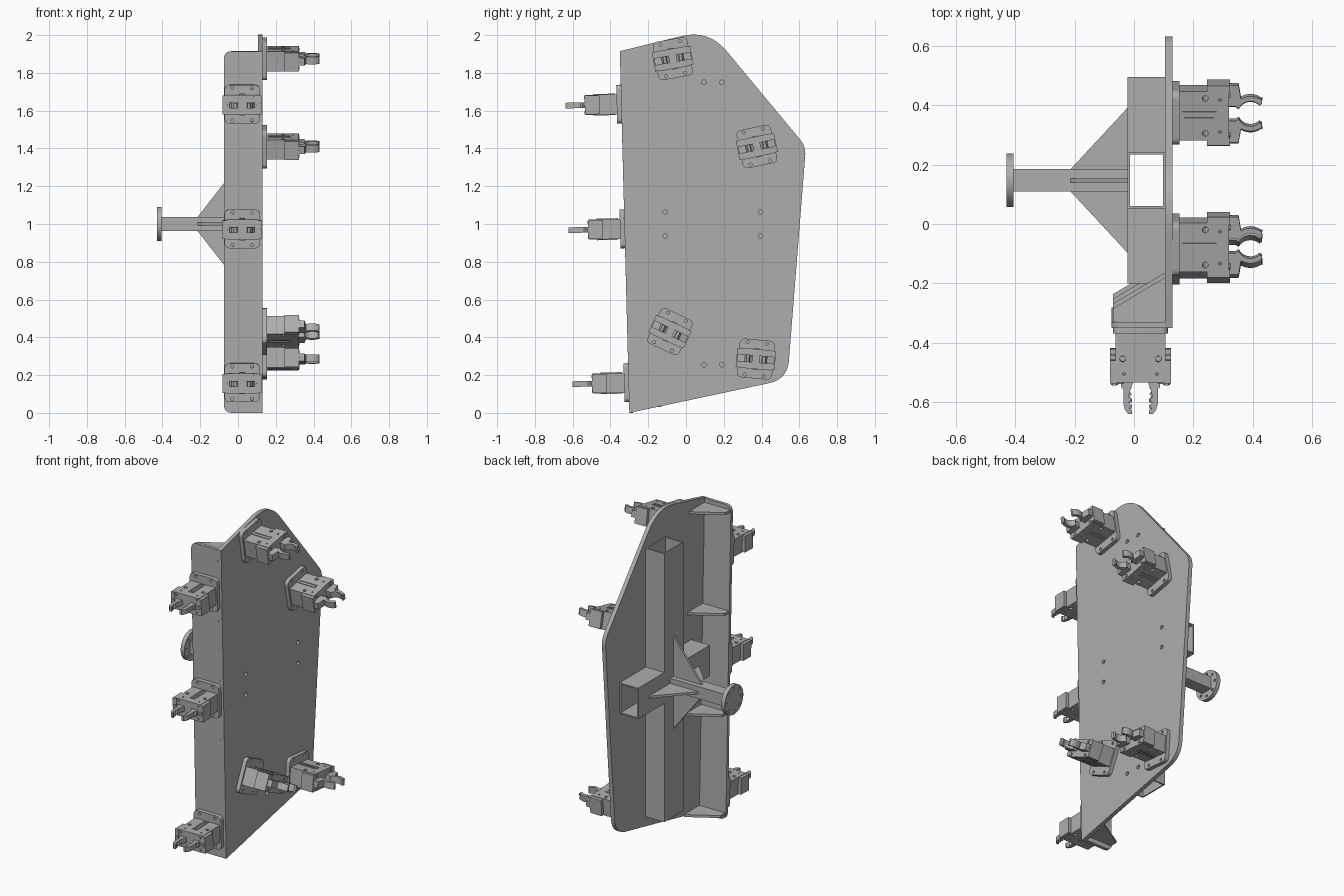
import bpy, bmesh
from math import sin, cos, pi, radians
from mathutils import Matrix, Vector

if "Cube" in bpy.data.objects:
    bpy.data.objects.remove(bpy.data.objects["Cube"])

steel = bpy.data.materials.new("plain_grey_steel")
steel.use_nodes = True
grey = (0.42, 0.42, 0.42, 1)
steel.diffuse_color = grey
steel.node_tree.nodes["Principled BSDF"].inputs["Base Color"].default_value = grey


# ---- helpers: outlines and extruded slabs ----
def rect(w, h, cx=0, cy=0):
    return [(cx + sx * w / 2, cy + sy * h / 2)
            for sx, sy in ((-1, -1), (1, -1), (1, 1), (-1, 1))]


def arc(r, a0, a1, cx=0, cy=0, n=12):
    return [(cx + r * cos(radians(a0 + (a1 - a0) * i / n)),
             cy + r * sin(radians(a0 + (a1 - a0) * i / n))) for i in range(n + 1)]


def circle(r, cx=0, cy=0, n=20):
    return arc(r, 0, 360, cx, cy, n)[:-1]


def rounded(corners, n=10):
    """Outline from (x, y, tangent length) corners."""
    out = []
    for i, (x, y, t) in enumerate(corners):
        p = Vector((x, y))
        if not t:
            out.append((x, y))
            continue
        a = p + (Vector(corners[i - 1][:2]) - p).normalized() * t
        b = p + (Vector(corners[(i + 1) % len(corners)][:2]) - p).normalized() * t
        for k in range(n + 1):
            u = k / n
            q = a * (1 - u) ** 2 + p * 2 * u * (1 - u) + b * u * u
            out.append((q.x, q.y))
    return out


def slab_mesh(name, loops, z0, z1, frame=Matrix()):
    """Outline (first loop) with holes (other loops), extruded from z0 to z1."""
    bm = bmesh.new()
    for loop in loops:
        vs = [bm.verts.new((x, y, z0)) for x, y in loop]
        for i, v in enumerate(vs):
            bm.edges.new((vs[i - 1], v))
    bmesh.ops.triangle_fill(bm, use_beauty=True, edges=bm.edges[:], normal=(0, 0, 1))
    ext = bmesh.ops.extrude_face_region(bm, geom=bm.faces[:])
    top = [v for v in ext["geom"] if isinstance(v, bmesh.types.BMVert)]
    bmesh.ops.translate(bm, verts=top, vec=(0, 0, z1 - z0))
    bmesh.ops.recalc_face_normals(bm, faces=bm.faces[:])
    bm.transform(frame)
    me = bpy.data.meshes.new(name)
    bm.to_mesh(me)
    bm.free()
    me.shade_smooth()
    me.set_sharp_from_angle(angle=radians(30))
    me.materials.append(steel)
    return me


def place(name, me, matrix=Matrix()):
    ob = bpy.data.objects.new(name, me)
    bpy.context.collection.objects.link(ob)
    ob.matrix_world = matrix
    return ob


def slab(name, loops, z0, z1, matrix=Matrix()):
    return place(name, slab_mesh(name, loops, z0, z1), matrix)


T = Matrix.Translation
SIDE = Matrix(((0, 0, 1), (1, 0, 0), (0, 1, 0))).to_4x4()    # extrudes along +x
ALONG_Y = Matrix(((0, 1, 0), (0, 0, 1), (1, 0, 0))).to_4x4()  # extrudes along +y
UPRIGHT = Matrix.Rotation(pi / 2, 4, "X")                     # extrudes along -y
FRONT = T((0, -0.30, 0)) @ Matrix.Rotation(radians(91.5), 4, "X")

# ---- large side plate with bolt holes ----
outline = rounded([(-0.30, 0, 0), (0.537, 0.178, 0.1), (0.635, 1.41, 0.05),
                   (0.12, 2.03, 0.15), (-0.35, 1.915, 0)])
bolts = [(y, z) for y in (0.095, 0.19) for z in (0.255, 1.75)]
bolts += [(y, z) for y in (-0.11, 0.395) for z in (0.937, 1.065)]
slab("side_plate", [outline] + [circle(0.012, *b) for b in bolts], 0.105, 0.13, SIDE)

# ---- narrow front plate and its ribs ----
slab("front_plate", [rounded([(-0.075, 0, 0.045), (0.106, 0, 0),
                              (0.106, 1.915, 0), (-0.075, 1.915, 0.045)])],
     -0.02, 0, FRONT)
for i in range(4):
    z = 0.03 + 0.615 * i
    y = -0.285 - 0.026 * z
    slab(f"front_rib_{i + 1}", [[(-0.07, y), (0.106, y), (0.106, y + 0.155),
                                 (-0.07, y + 0.05)]], z, z + 0.015)

# ---- hollow cross beams ----
MID = 0.147
slab("vertical_beam", [rect(0.127, 0.19, 0.0415, MID), rect(0.111, 0.174, 0.0415, MID)],
     0.175, 1.825)
for name, y0, y1 in (("front_cross_beam", -0.2, 0.053), ("back_cross_beam", 0.241, 0.495)):
    slab(name, [rect(0.19, 0.127, 1.0, 0.0415), rect(0.174, 0.111, 1.0, 0.0415)],
         y0, y1, ALONG_Y)

# ---- mounting arm, round flange and fins ----
slab("mounting_arm", [rect(0.075, 0.075, MID, 1)], -0.41, -0.02, SIDE)
flange_holes = [circle(0.008, MID + 0.07 * cos(i * pi / 4), 1 + 0.07 * sin(i * pi / 4), 12)
                for i in range(8)]
slab("round_flange", [circle(0.09, MID, 1, 48)] + flange_holes, -0.43, -0.405, SIDE)
for s, side in ((1, "back"), (-1, "front")):
    slab(f"{side}_fin", [[(-0.215, MID + s * 0.036), (-0.021, MID + s * 0.245),
                          (-0.021, MID + s * 0.036)]], 0.993, 1.007)
for s, side in ((1, "upper"), (-1, "lower")):
    slab(f"{side}_fin", [[(-0.215, 1 + s * 0.036), (-0.021, 1 + s * 0.285),
                          (-0.021, 1 + s * 0.036)]], -MID - 0.007, -MID + 0.007, UPRIGHT)

# ---- gripper parts, pointing along local z, jaws opening along local x ----
signs = [(a, b) for a in (-1, 1) for b in (-1, 1)]
base = slab_mesh("gripper_base",
                 [rounded([(x, y, 0.03) for x, y in rect(0.186, 0.206)])]
                 + [circle(0.008, a * 0.052, b * 0.086) for a, b in signs], 0, 0.024)
body = slab_mesh("gripper_body",
                 [rect(0.168, 0.17, 0, 0.105)]
                 + [circle(0.01, a * 0.06, 0.11) for a in (-1, 1)]
                 + [circle(0.005, a * 0.055, 0.16, 12) for a in (-1, 1)],
                 -0.053, 0.053, UPRIGHT)
guide = slab_mesh("gripper_guide", [rect(0.03, 0.115, 0, 0.09), rect(0.012, 0.1, 0, 0.09)],
                  -0.057, 0.057, UPRIGHT)
cup = ([(0.025, 0.19), (0.098, 0.19), (0.098, 0.222), (0.075, 0.226)]
       + arc(0.06, -32, 38, 0, 0.262) + [(0.05, 0.302), (0.036, 0.3)]
       + arc(0.043, 45, -65, 0, 0.262) + [(0.025, 0.212)])
hook = [(0.025, 0.19), (0.066, 0.19), (0.066, 0.205), (0.058, 0.215), (0.058, 0.262),
        (0.053, 0.282), (0.042, 0.296), (0.028, 0.296), (0.028, 0.286), (0.038, 0.278),
        (0.03, 0.268), (0.04, 0.258), (0.03, 0.248), (0.04, 0.238), (0.034, 0.215)]


def mirrored(name, points, half):
    return [slab_mesh(name, [[(s * x, z) for x, z in points]], -half, half, UPRIGHT)
            for s in (-1, 1)]


jaws = mirrored("gripper_jaw", rect(0.026, 0.078, 0.09, 0.154), 0.05)
fingers = {"cup": mirrored("cup_finger", cup, 0.02),
           "hook": mirrored("hook_finger", hook, 0.015)}
screws = [slab_mesh("gripper_screw", [circle(0.008, a * 0.066, b * 0.038, 12)], 0.18, 0.195)
          for a, b in signs]
screws += [slab_mesh("gripper_nut", [circle(0.012, a * 0.088, 0, 6)], 0.18, 0.2)
           for a in (-1, 1)]


def gripper(label, kind, matrix):
    for me in [base, body, guide, *jaws, *fingers[kind], *screws]:
        place(f"{label}_{me.name.split('.')[0]}", me, matrix)


# ---- grippers on the front plate ----
for label, z in (("front_low", 0.16), ("front_middle", 0.975), ("front_high", 1.635)):
    gripper(label, "hook", FRONT @ T((0.022, z, 0)))

# ---- grippers on the side plate, each turned to its own angle ----
for label, y, z, turn in (("side_top", -0.07, 1.875, 10), ("side_upper", 0.375, 1.41, 12),
                          ("side_lower", -0.085, 0.43, -25), ("side_bottom", 0.37, 0.285, -5)):
    gripper(label, "cup", T((0.13, y, z)) @ SIDE @ Matrix.Rotation(radians(turn), 4, "Z"))
